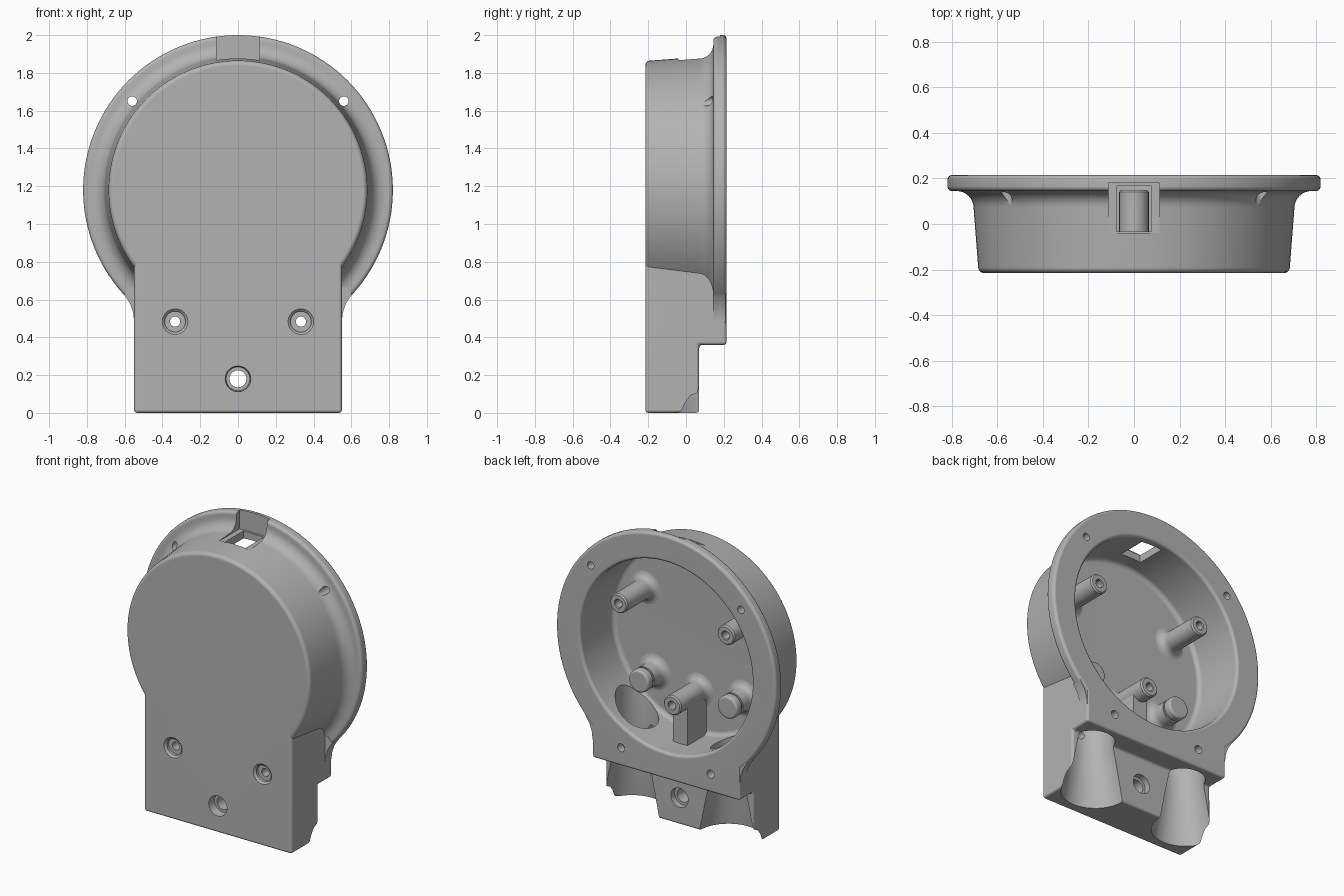
import bpy, bmesh, math
from mathutils import Vector

cube = bpy.data.objects.get("Cube")
if cube:
    bpy.data.objects.remove(cube, do_unlink=True)

CZ = 1.18            # height of the round housing's centre
BACK, FRONT = 0.215, -0.215

grey = bpy.data.materials.new("plain grey")
grey.use_nodes = True
grey.diffuse_color = (0.45, 0.45, 0.45, 1)
for node in grey.node_tree.nodes:
    if node.type == "BSDF_PRINCIPLED":
        node.inputs["Base Color"].default_value = (0.45, 0.45, 0.45, 1)
        node.inputs["Roughness"].default_value = 0.6


def make(name, bm):
    bmesh.ops.remove_doubles(bm, verts=bm.verts, dist=1e-5)
    bmesh.ops.recalc_face_normals(bm, faces=bm.faces)
    mesh = bpy.data.meshes.new(name)
    bm.to_mesh(mesh)
    bm.free()
    ob = bpy.data.objects.new(name, mesh)
    mesh.materials.append(grey)
    bpy.context.collection.objects.link(ob)
    return ob


def loft(name, rings):
    """Skin a list of equal rings and cap both ends."""
    bm = bmesh.new()
    rows = [[bm.verts.new(p) for p in ring] for ring in rings]
    for a, b in zip(rows, rows[1:]):
        for i in range(len(a)):
            j = (i + 1) % len(a)
            bm.faces.new((a[i], a[j], b[j], b[i]))
    bm.faces.new(rows[0])
    bm.faces.new(rows[-1])
    return make(name, bm)


def lathe(name, profile, x=0, z=CZ, seg=32):
    """Turn (radius, y) points around a front-to-back axis."""
    turn = [2 * math.pi * i / seg for i in range(seg)]
    return loft(name, [[(x + r * math.cos(t), y, z + r * math.sin(t)) for t in turn]
                       for r, y in profile])


def arc(cr, cy, rad, a0, a1, n=6):
    angles = [math.radians(a0 + (a1 - a0) * i / n) for i in range(n + 1)]
    return [(cr + rad * math.cos(a), cy + rad * math.sin(a)) for a in angles]


def box(name, x, y0, y1, z0, z1):
    return loft(name, [[(-x, y, z0), (x, y, z0), (x, y, z1), (-x, y, z1)] for y in (y0, y1)])


def apply(ob, mod):
    bpy.ops.object.select_all(action="DESELECT")
    ob.select_set(True)
    bpy.context.view_layer.objects.active = ob
    bpy.ops.object.modifier_apply(modifier=mod.name)


def combine(ob, tool, operation):
    mod = ob.modifiers.new("join", "BOOLEAN")
    mod.operation, mod.solver, mod.object = operation, "EXACT", tool
    apply(ob, mod)
    bpy.data.objects.remove(tool, do_unlink=True)


def finish(ob):
    bpy.ops.object.select_all(action="DESELECT")
    ob.select_set(True)
    bpy.context.view_layer.objects.active = ob
    bpy.ops.object.shade_smooth_by_angle(angle=math.radians(32))
    mod = ob.modifiers.new("flat normals", "WEIGHTED_NORMAL")
    mod.keep_sharp = True


# Round housing with flared flange
outline = (arc(0.66, FRONT + 0.025, 0.025, -90, 0)
           + arc(0.78, 0.07, 0.075, 180, 90, 8)
           + arc(0.80, 0.165, 0.02, -90, 0, 4)
           + arc(0.80, 0.195, 0.02, 0, 90, 4))
housing = lathe("housing", outline, seg=128)

# Stepped foot block
side = [(FRONT, 0), (0.07, 0), (0.07, 0.36), (BACK, 0.36), (BACK, 0.79), (FRONT, 0.79)]
foot = loft("foot", [[(x, y, z) for y, z in side] for x in (-0.55, 0.55)])
bevel = foot.modifiers.new("soft edges", "BEVEL")
bevel.width, bevel.segments = 0.016, 3
apply(foot, bevel)
combine(housing, foot, "UNION")

# Concave webs between flange and foot
for s in (1, -1):
    web = [(0.5, 0.45), (0.549, 0.48), (0.555, 0.53), (0.572, 0.58), (0.605, 0.63), (0.5, 0.72)]
    combine(housing, loft("web", [[(s * x, y, z) for x, z in web] for y in (0.142, 0.21)]), "UNION")

# Round cavity, open at the back
hollow = ([(0.02, -0.14)] + arc(0.61, -0.11, 0.03, -90, 0, 4)
          + arc(0.66, 0.195, 0.02, 180, 90, 4) + [(0.66, 0.3), (0.02, 0.3)])
combine(housing, lathe("hollow", hollow, seg=128), "DIFFERENCE")

# Flared cable channels running up into the cavity
turn = [2 * math.pi * i / 40 for i in range(40)]
for s in (1, -1):
    stations = [(-0.05, 0.065, 0.22), (0.36, 0.03, 0.14), (0.80, 0.0, 0.135)]
    combine(housing, loft("channel", [[(s * 0.36 + r * math.cos(t), y + r * math.sin(t), z)
                                       for t in turn] for z, y, r in stations]), "DIFFERENCE")

# Top slot: wide notch outside, narrower window through the wall
combine(housing, box("notch", 0.113, -0.04, 0.18, 1.866, 2.1), "DIFFERENCE")
combine(housing, box("window", 0.077, -0.033, 0.166, 1.7, 1.95), "DIFFERENCE")

# Screw holes
for s in (1, -1):
    combine(housing, lathe("rim_hole", [(0.025, -0.1), (0.025, 0.3)], s * 0.56, 1.65, 20),
            "DIFFERENCE")
    recess = [(0.068, -0.3), (0.068, FRONT), (0.055, FRONT + 0.012), (0.055, -0.185),
              (0.027, -0.185), (0.027, 0.3)]
    combine(housing, lathe("foot_hole", recess, s * 0.333, 0.483, 24), "DIFFERENCE")
through = [(0.068, -0.3), (0.068, FRONT), (0.063, -0.16), (0.045, -0.16),
           (0.045, 0.03), (0.064, 0.03), (0.066, 0.15)]
combine(housing, lathe("mount_hole", through, 0, 0.18, 28), "DIFFERENCE")
finish(housing)

# Hollow screw posts with flared bases
post = ([(0.11, -0.16), (0.11, -0.14)] + arc(0.11, -0.095, 0.045, 270, 180, 4)
        + [(0.065, 0.14), (0.057, 0.15), (0.03, 0.15), (0.025, 0.145), (0.025, 0.02)])
for name, x, z in (("left_post", 0.4, 1.41), ("right_post", -0.4, 1.41), ("lower_post", 0, 0.83)):
    finish(lathe(name, post, x, z))

# Short capped pegs
peg = ([(0.12, -0.16), (0.12, -0.14)] + arc(0.12, -0.095, 0.045, 270, 180, 4)
       + [(0.075, -0.03), (0.066, -0.03), (0.066, -0.015), (0.075, -0.015)]
       + arc(0.06, 0.02, 0.015, 0, 90, 4))
for name, x in (("left_peg", 0.33), ("right_peg", -0.33)):
    finish(lathe(name, peg, x, 0.86))

# Rib under the lower post
finish(box("lower_rib", 0.055, -0.16, 0.06, 0.53, 0.82))
